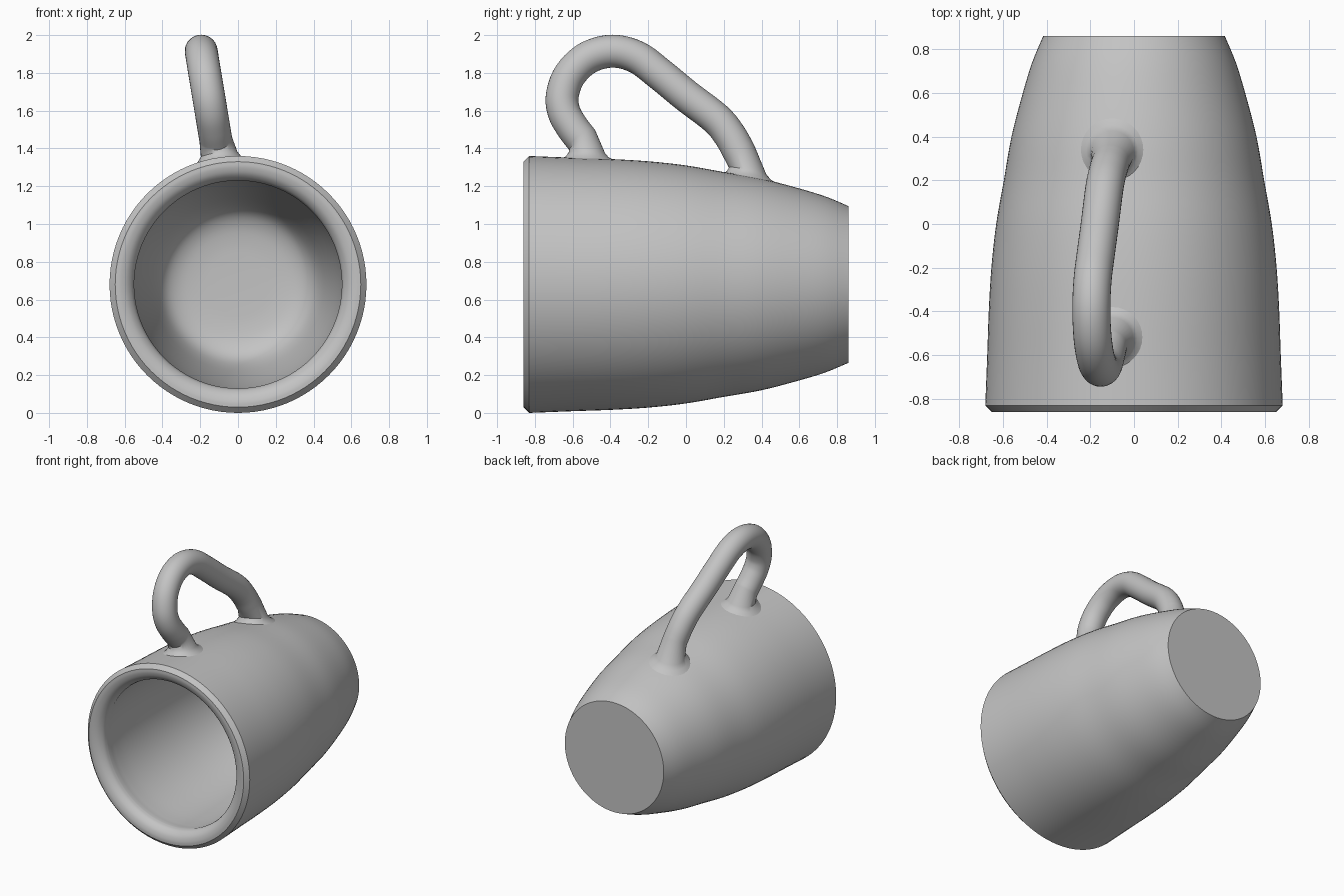
import bpy, bmesh
from math import sin, cos, tau, sqrt, radians
from mathutils import Vector

old = bpy.data.objects.get("Cube")
if old:
    bpy.data.objects.remove(old, do_unlink=True)

AXIS_Z = 0.68

clay = bpy.data.materials.new("grey clay")
clay.use_nodes = True
clay.diffuse_color = (0.55, 0.55, 0.55, 1)
clay.node_tree.nodes["Principled BSDF"].inputs["Base Color"].default_value = (0.55, 0.55, 0.55, 1)


def smooth_path(points, steps):
    """Catmull-Rom samples through the given points."""
    pts = [Vector(p) for p in points]
    pts = [2 * pts[0] - pts[1]] + pts + [2 * pts[-1] - pts[-2]]
    out = []
    for a, b, c, d in zip(pts, pts[1:], pts[2:], pts[3:]):
        for i in range(steps):
            t = i / steps
            out.append(0.5 * (2 * b + (c - a) * t + (2 * a - 5 * b + 4 * c - d) * t * t
                              + (3 * b - a - 3 * c + d) * t ** 3))
    return out + [pts[-2]]


def loft(name, rings):
    """Skin a row of equal rings and cap both ends."""
    bm = bmesh.new()
    rows = [[bm.verts.new(p) for p in ring] for ring in rings]
    for a, b in zip(rows, rows[1:]):
        for i in range(len(a)):
            j = (i + 1) % len(a)
            bm.faces.new((a[i], a[j], b[j], b[i]))
    bm.faces.new(rows[0])
    bm.faces.new(rows[-1])
    bmesh.ops.recalc_face_normals(bm, faces=bm.faces)
    mesh = bpy.data.meshes.new(name)
    bm.to_mesh(mesh)
    bm.free()
    mesh.materials.append(clay)
    ob = bpy.data.objects.new(name, mesh)
    bpy.context.collection.objects.link(ob)
    bpy.ops.object.select_all(action='DESELECT')
    ob.select_set(True)
    bpy.context.view_layer.objects.active = ob
    bpy.ops.object.shade_smooth_by_angle(angle=radians(32))
    return ob


# Mug body: (y, radius) profile from the base, over the rim, to the inner floor
outer = smooth_path([(0.86, 0.415), (0.74, 0.465), (0.6, 0.508), (0.4, 0.56), (0.2, 0.595),
                     (0, 0.63), (-0.2, 0.652), (-0.4, 0.664), (-0.6, 0.671), (-0.83, 0.68)], 4)
rim = smooth_path([(-0.86, 0.65), (-0.859, 0.62), (-0.845, 0.585), (-0.815, 0.558),
                   (-0.78, 0.55)], 4)
inner = smooth_path([(-0.74, 0.557), (-0.6, 0.562), (-0.4, 0.558), (-0.2, 0.547), (0, 0.53),
                     (0.2, 0.505), (0.4, 0.472), (0.56, 0.435), (0.66, 0.39), (0.71, 0.32),
                     (0.73, 0.22), (0.735, 0.1)], 4)
SEG = 96
loft("mug_body", [[(r * cos(tau * i / SEG), y, AXIS_Z + r * sin(tau * i / SEG))
                   for i in range(SEG)] for y, r in outer + rim + inner])


# Handle: round tube in a slightly leaning plane, flared onto the body
def body_radius(y):
    for a, b in zip(outer, outer[1:]):
        if b.x <= y <= a.x:
            return a.y + (b.y - a.y) * (a.x - y) / (a.x - b.x)
    return outer[-1].y


SIDES = 32
ANGLES = [tau * i / SIDES for i in range(SIDES)]


def foot_ring(x, y, radius, height, turn):
    """Ring that hugs the body wall at a given height above it."""
    ring = []
    for a in ANGLES:
        px, py = x + radius * cos(a), y + turn * radius * sin(a)
        ring.append((px, py, AXIS_Z + sqrt((body_radius(py) + height) ** 2 - px * px)))
    return ring


path = smooth_path([(-0.55, 1.445), (-0.60, 1.51), (-0.645, 1.59), (-0.655, 1.68),
                    (-0.615, 1.79), (-0.52, 1.88), (-0.39, 1.915), (-0.26, 1.883),
                    (-0.14, 1.795), (0.0, 1.68), (0.16, 1.557), (0.235, 1.465),
                    (0.285, 1.375)], 5)
centres = [Vector((-0.11 - 0.165 * (z - 1.4), y, z)) for y, z in path]
normal = Vector((1, 0, 0.165)).normalized()
tube = []
for k, c in enumerate(centres):
    tangent = (centres[min(k + 1, len(centres) - 1)] - centres[max(k - 1, 0)]).normalized()
    side = tangent.cross(normal)
    tube.append([c + 0.087 * (cos(a) * normal + sin(a) * side) for a in ANGLES])

flare = [(0.175, -0.015), (0.15, 0.0), (0.125, 0.012), (0.105, 0.035)]
front = [foot_ring(-0.1, -0.525 + 0.15 * (r - 0.1), r * 0.92, h, 1) for r, h in flare]
back = [foot_ring(-0.1, 0.325 + 0.3 * (r - 0.1), r * 0.95, h, -1) for r, h in reversed(flare)]
loft("mug_handle", front + tube + back)
